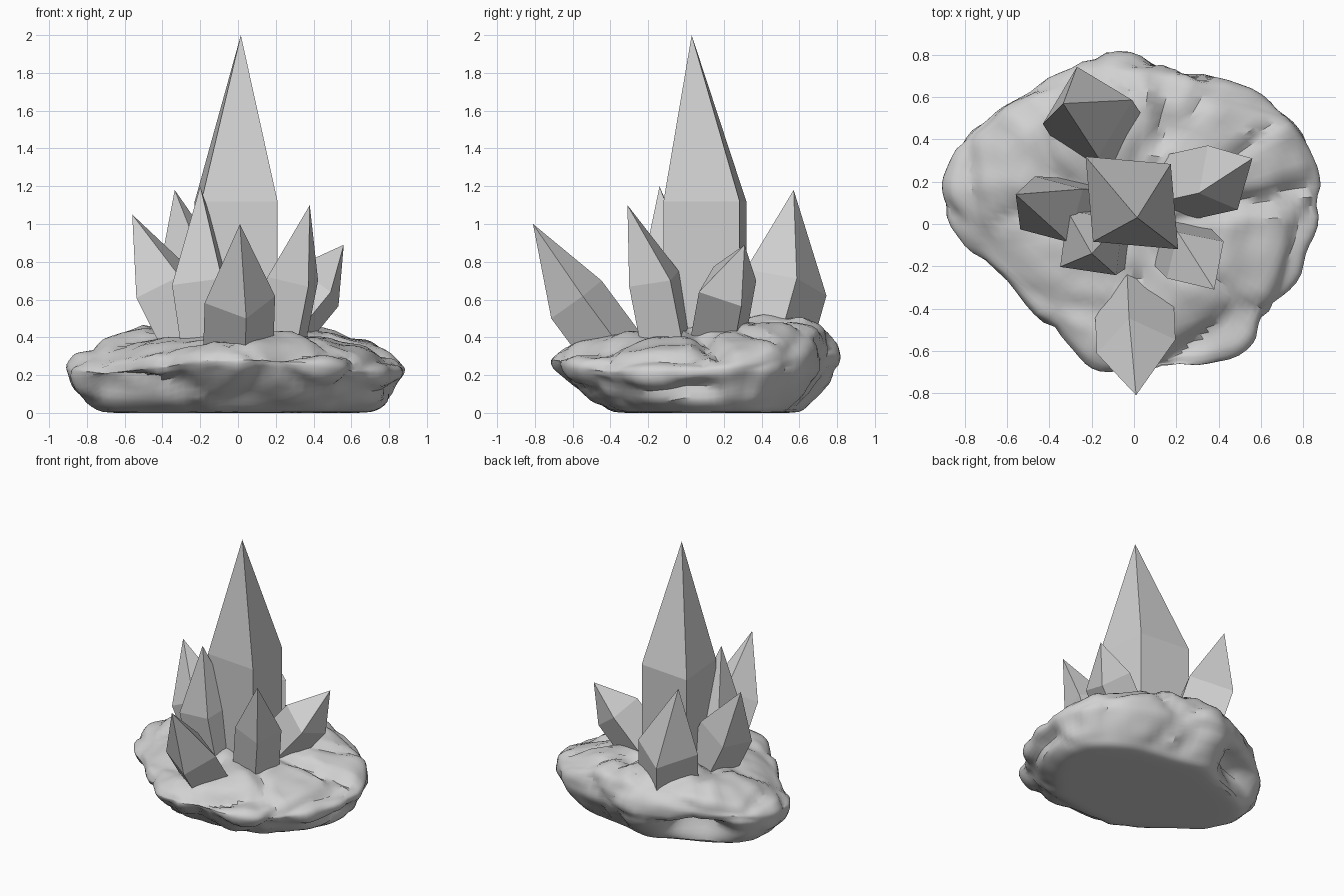
import bpy
import bmesh
from mathutils import Vector, noise
from mathutils.geometry import intersect_point_line
from math import radians, cos, sin, exp

cube = bpy.data.objects.get("Cube")
if cube:
    bpy.data.objects.remove(cube, do_unlink=True)

stone = bpy.data.materials.new("grey_stone")
stone.use_nodes = True
grey = (0.64, 0.64, 0.64, 1)
stone.diffuse_color = grey
stone.node_tree.nodes["Principled BSDF"].inputs["Base Color"].default_value = grey


def finish(name, bm):
    """Turn a bmesh into a named object with the stone material."""
    bmesh.ops.recalc_face_normals(bm, faces=bm.faces[:])
    mesh = bpy.data.meshes.new(name)
    bm.to_mesh(mesh)
    bm.free()
    mesh.materials.append(stone)
    obj = bpy.data.objects.new(name, mesh)
    bpy.context.collection.objects.link(obj)
    return obj


def bridge(bm, low, high):
    n = len(low)
    for i in range(n):
        j = (i + 1) % n
        bm.faces.new((low[i], low[j], high[j], high[i]))


def crystal(name, tip, shoulder, foot, radii, heading):
    """Four-sided shaft from foot to shoulder, closed by a long point."""
    tip, shoulder, foot = Vector(tip), Vector(shoulder), Vector(foot)
    axis = (shoulder - foot).normalized()
    a = radians(heading)
    flat = Vector((cos(a), sin(a), 0))
    u = (flat - axis * flat.dot(axis)).normalized()
    v = axis.cross(u)
    corners = [u * radii[0], v * radii[1], -u * radii[0], -v * radii[1]]
    bm = bmesh.new()
    low = [bm.verts.new(foot + c) for c in corners]
    high = [bm.verts.new(shoulder + c) for c in corners]
    bridge(bm, low, high)
    bm.faces.new(low[::-1])
    top = bm.verts.new(tip)
    for i in range(4):
        bm.faces.new((high[i], high[(i + 1) % 4], top))
    return finish(name, bm)


# Crystals: tip, shoulder centre, foot centre, half diagonals, corner heading
crystal("main_crystal", (0.015, 0.03, 2), (-0.01, 0.1, 1.12), (-0.01, 0.1, 0.3), (0.26, 0.31), 45)
crystal("front_crystal", (0.01, -0.81, 1), (0.01, -0.58, 0.6), (0, -0.35, 0.29), (0.17, 0.19), -80)
crystal("right_crystal", (-0.56, 0.14, 1.05), (-0.39, 0.07, 0.68), (-0.2, 0.06, 0.3), (0.19, 0.18), 207)
crystal("front_right_crystal", (-0.2, -0.14, 1.2), (-0.2, -0.09, 0.71), (-0.14, -0.05, 0.3), (0.19, 0.19), 217)
crystal("front_left_crystal", (0.38, -0.31, 1.1), (0.29, -0.17, 0.71), (0.2, -0.08, 0.25), (0.16, 0.16), -57)
crystal("left_crystal", (0.56, 0.31, 0.89), (0.42, 0.22, 0.67), (0.15, 0.16, 0.34), (0.17, 0.17), 25)
crystal("back_crystal", (-0.335, 0.57, 1.18), (-0.22, 0.53, 0.69), (-0.15, 0.42, 0.3), (0.23, 0.22), 105)

# Rock base: plan outline lofted through levels (x scale, y scale, y shift, height)
outline = [(0.88, 0.18), (0.83, 0.4), (0.7, 0.54), (0.45, 0.69), (0.13, 0.74),
           (-0.13, 0.82), (-0.4, 0.67), (-0.63, 0.57), (-0.81, 0.42), (-0.89, 0.26),
           (-0.89, 0.08), (-0.81, -0.16), (-0.52, -0.4), (-0.32, -0.59), (-0.17, -0.71),
           (0.1, -0.72), (0.3, -0.67), (0.54, -0.59), (0.62, -0.46), (0.75, -0.27),
           (0.85, -0.06)]
levels = [(0.02, 0.02, 0.08, 0), (0.45, 0.35, 0.08, 0), (0.82, 0.66, 0.08, 0),
          (0.93, 0.79, 0.04, 0.07), (1, 0.98, 0.01, 0.19), (1, 1, 0, 0.28),
          (0.93, 0.95, 0, 0.37), (0.75, 0.78, 0, 0.43), (0.45, 0.45, 0, 0.45),
          (0.02, 0.02, 0, 0.46)]


def level_height(x, y, z):
    """Rise to the back, droop at the sides, undercut at the front."""
    droop = 0.8 * x * x * max(0, z - 0.2)
    undercut = 0.5 * max(0, -0.42 - y) * (1 - z / 0.46)
    return z * (1 + 0.28 * y) - droop + undercut


bm = bmesh.new()
rings = []
for sx, sy, shift, z in levels:
    ring = [(x * sx, y * sy + shift) for x, y in outline]
    rings.append([bm.verts.new((x, y, level_height(x, y, z))) for x, y in ring])
for low, high in zip(rings, rings[1:]):
    bridge(bm, low, high)
bm.faces.new(rings[0][::-1])
bm.faces.new(rings[-1])
bmesh.ops.subdivide_edges(bm, edges=bm.edges[:], cuts=4, use_grid_fill=True)
for _ in range(4):
    bmesh.ops.smooth_vert(bm, verts=bm.verts[:], factor=0.5,
                          use_axis_x=True, use_axis_y=True, use_axis_z=True)

# Hollows and clefts: start, end, width, depth
clefts = [((-0.42, 0.6, 0.1), (-0.52, 0.52, 0.1), 0.13, 0.14),
          ((-0.75, -0.2, 0.14), (-0.35, -0.5, 0.14), 0.14, 0.06),
          ((0.85, -0.2, 0.1), (0.85, 0.1, 0.1), 0.07, 0.04),
          ((0.25, 0.03, 0.45), (0.88, 0.19, 0.3), 0.05, 0.05),
          ((0.13, 0.4, 0.5), (0.15, 0.72, 0.5), 0.05, 0.05),
          ((0.12, -0.66, 0.28), (0.5, -0.48, 0.36), 0.08, 0.05)]


def cleft_depth(p):
    total = 0
    for a, b, width, depth in clefts:
        a, b = Vector(a), Vector(b)
        t = intersect_point_line(p, a, b)[1]
        near = a.lerp(b, min(1, max(0, t)))
        total += depth * exp(-((p - near).length / width) ** 2)
    return total


# Weathered lumps with creases where neighbouring lumps meet
bm.normal_update()
moves = []
for v in bm.verts:
    p = v.co
    near = noise.voronoi(p * 2.6 + Vector((3, 1, 5)))[0]
    crease = min(near[1] - near[0], 0.25) - 0.17
    lump = noise.noise(p * 3.5) * 0.03 + noise.noise(p * 8) * 0.015
    size = lump + crease * 0.12 + 0.005 - cleft_depth(p)
    moves.append(v.normal * size * min(1, p.z / 0.1))
for v, move in zip(bm.verts, moves):
    v.co += move
    v.co.z = max(v.co.z, 0)
rock = finish("rock_base", bm)

bpy.ops.object.select_all(action="DESELECT")
rock.select_set(True)
bpy.context.view_layer.objects.active = rock
bpy.ops.object.shade_smooth_by_angle(angle=radians(32))
